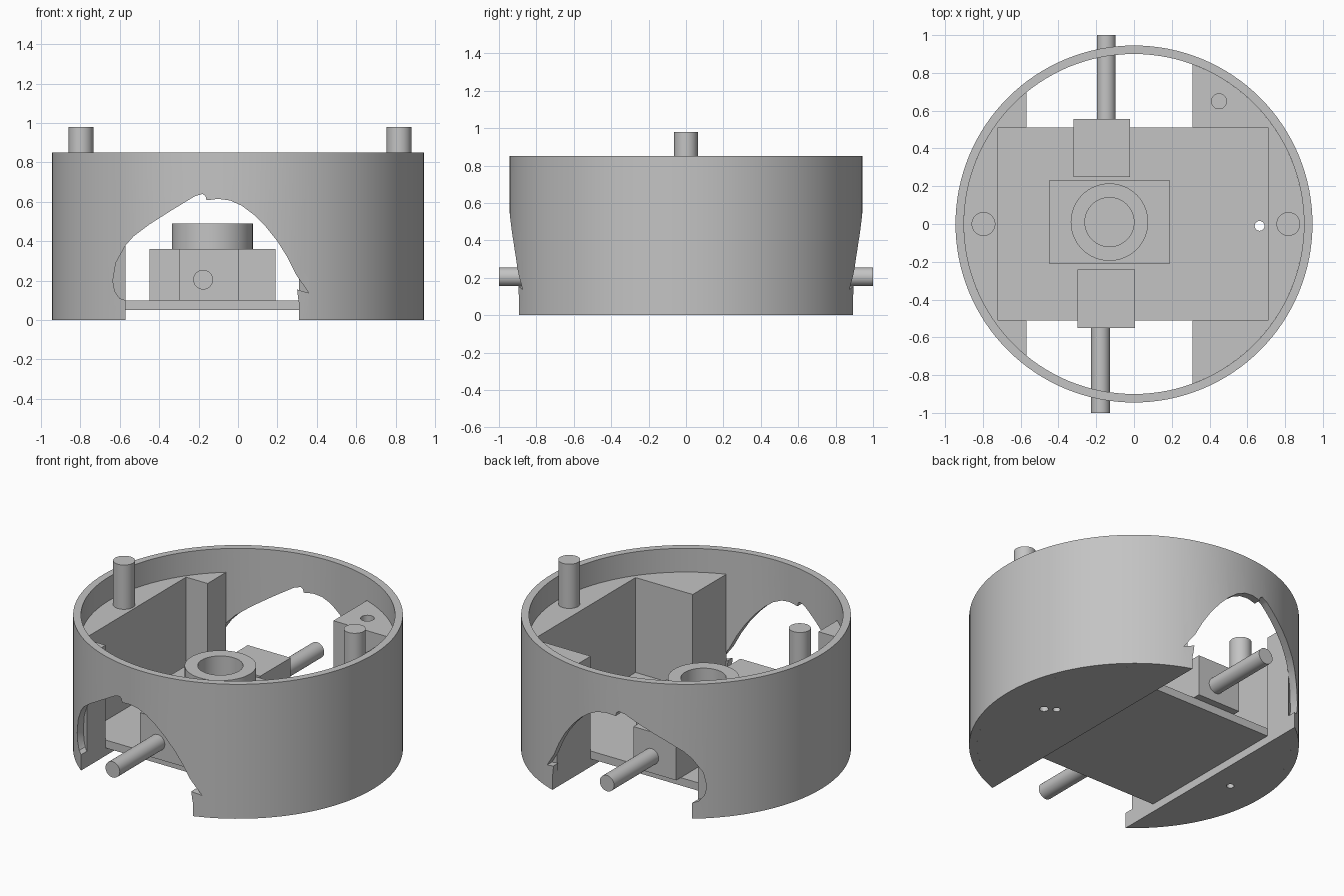
import bpy, bmesh, math
from mathutils import Matrix, Vector

if "Cube" in bpy.data.objects:
    bpy.data.objects.remove(bpy.data.objects["Cube"])

grey = bpy.data.materials.new("neutral grey")
grey.diffuse_color = (0.55, 0.55, 0.55, 1)
grey.use_nodes = True
grey.node_tree.nodes["Principled BSDF"].inputs["Base Color"].default_value = grey.diffuse_color


def finish(bm, name):
    bmesh.ops.recalc_face_normals(bm, faces=bm.faces)
    mesh = bpy.data.meshes.new(name)
    bm.to_mesh(mesh)
    bm.free()
    mesh.materials.append(grey)
    ob = bpy.data.objects.new(name, mesh)
    bpy.context.collection.objects.link(ob)
    return ob


def box(name, x0, x1, y0, y1, z0, z1):
    bm = bmesh.new()
    bmesh.ops.create_cube(bm, size=1)
    for v in bm.verts:
        v.co = ((x0, x1)[v.co.x > 0], (y0, y1)[v.co.y > 0], (z0, z1)[v.co.z > 0])
    return finish(bm, name)


def rod(name, a, b, r, sides=48):
    a, b = Vector(a), Vector(b)
    bm = bmesh.new()
    rot = (b - a).to_track_quat('Z', 'Y').to_matrix().to_4x4()
    bmesh.ops.create_cone(bm, cap_ends=True, segments=sides, radius1=r, radius2=r,
                          depth=(b - a).length, matrix=Matrix.Translation((a + b) / 2) @ rot)
    return finish(bm, name)


def prism(name, points, direction):
    bm = bmesh.new()
    face = bm.faces.new([bm.verts.new(p) for p in points])
    ext = bmesh.ops.extrude_face_region(bm, geom=[face])["geom"]
    bmesh.ops.translate(bm, vec=direction,
                        verts=[v for v in ext if isinstance(v, bmesh.types.BMVert)])
    return finish(bm, name)


def cut(ob, *cutters):
    for c in cutters:
        c.hide_render = True
        m = ob.modifiers.new("cut", 'BOOLEAN')
        m.operation, m.solver, m.object = 'DIFFERENCE', 'EXACT', c
        bpy.context.view_layer.objects.active = ob
        bpy.ops.object.modifier_apply(modifier=m.name)
    for c in cutters:
        bpy.data.objects.remove(c)


def hole(x, y, z0, z1, r):
    return rod("hole_cutter", (x, y, z0), (x, y, z1), r, 24)


R, RI = 0.945, 0.90
LEFT, RIGHT = -0.57, 0.31

# outer shell with the irregular arch cut through front and back
shell = rod("outer_shell", (0, 0, 0), (0, 0, 0.85), R, 128)
arch = [(LEFT, -0.1), (LEFT, 0.10), (-0.60, 0.11), (-0.625, 0.145), (-0.635, 0.20),
        (-0.62, 0.29), (-0.57, 0.38), (-0.53, 0.425), (-0.45, 0.485), (-0.34, 0.555),
        (-0.22, 0.628), (-0.18, 0.64), (-0.165, 0.63), (-0.16, 0.608), (-0.10, 0.615),
        (-0.04, 0.607), (0.02, 0.58), (0.08, 0.535), (0.14, 0.475), (0.20, 0.40),
        (0.25, 0.32), (0.295, 0.23), (0.33, 0.18), (0.36, 0.137), (0.30, 0.155),
        (0.305, 0.11), (RIGHT, 0.08), (RIGHT, -0.1)]
cut(shell, rod("bore_cutter", (0, 0, -0.1), (0, 0, 1), RI, 128),
    prism("arch_cutter", [(x, -1.2, z) for x, z in arch], (0, 2.4, 0)))


# side blocks: circle segments with a pocket for the base plate
def segment(name, x, mid):
    half = math.acos(abs(x) / RI)
    pts = [(RI * math.cos(mid + half * (i / 24 - 1)),
            RI * math.sin(mid + half * (i / 24 - 1)), 0) for i in range(49)]
    block = prism(name, pts, (0, 0, 0.70))
    cut(block, box("pocket_cutter", -0.72, 0.71, -0.51, 0.51, 0.05, 0.9))
    return block


left_block = segment("left_block", LEFT, math.pi)
right_block = segment("right_block", RIGHT, 0)
plate = box("base_plate", -0.72, 0.71, -0.51, 0.51, 0.05, 0.10)

# screw holes
cut(left_block, hole(-0.72, 0, -0.1, 0.04, 0.022))
cut(right_block, hole(0.45, 0.65, 0.40, 0.9, 0.04),
    hole(0.665, -0.01, -0.1, 0.2, 0.026), hole(0.605, 0.03, -0.1, 0.04, 0.022))
cut(plate, hole(0.665, -0.01, -0.1, 0.2, 0.026))

# locating pegs on the side blocks
pegs = [rod(n + "_peg", (x, 0, 0.69), (x, 0, 0.98), 0.063)
        for n, x in (("left", -0.797), ("right", 0.817))]

# central housing with a bored collar
box("centre_housing", -0.45, 0.19, -0.21, 0.23, 0.10, 0.36)
collar = rod("collar", (-0.13, 0.01, 0.36), (-0.13, 0.01, 0.49), 0.205, 64)
cut(collar, rod("collar_cutter", (-0.13, 0.01, 0.3), (-0.13, 0.01, 0.6), 0.13, 64))

# drive boxes and their shafts
box("front_drive_box", -0.30, 0.005, -0.55, -0.24, 0.10, 0.36)
box("back_drive_box", -0.32, -0.02, 0.25, 0.555, 0.10, 0.36)
shafts = [rod("front_shaft", (-0.177, -1, 0.205), (-0.177, -0.54, 0.205), 0.05),
          rod("back_shaft", (-0.147, 0.54, 0.205), (-0.147, 1, 0.205), 0.05)]

# smooth the round parts, keeping sharp edges
bpy.ops.object.select_all(action='DESELECT')
for ob in [shell, left_block, right_block, collar] + pegs + shafts:
    ob.select_set(True)
bpy.context.view_layer.objects.active = shell
bpy.ops.object.shade_smooth_by_angle(angle=math.radians(30))
